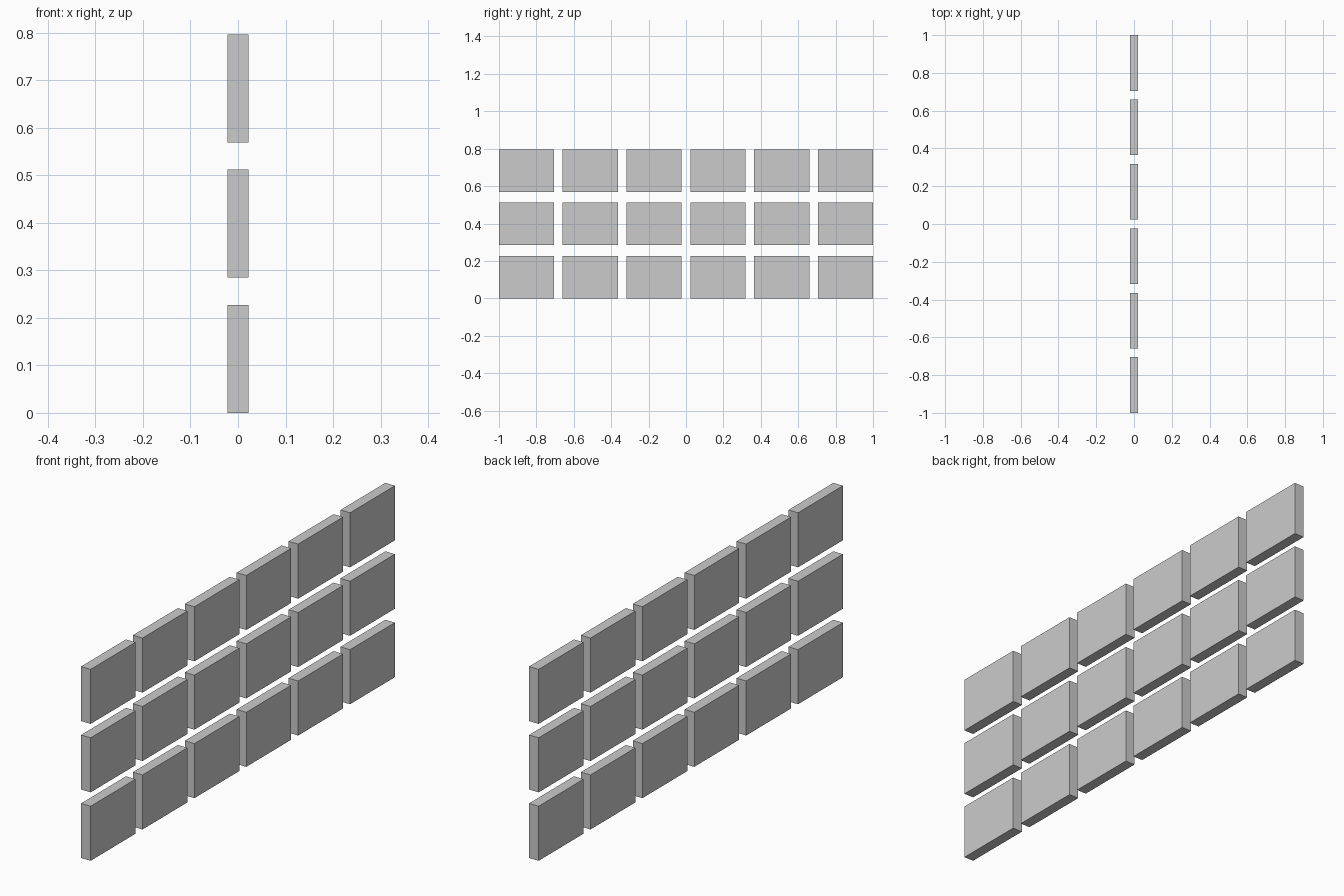
import bpy

if "Cube" in bpy.data.objects:
    bpy.data.objects.remove(bpy.data.objects["Cube"])

COLS, ROWS = 6, 3
THICK, WIDTH, HEIGHT = 0.044, 0.295, 0.227
PITCH_Y = (2.0 - WIDTH) / (COLS - 1)
PITCH_Z = 0.2847


def panel(name, y, z):
    bpy.ops.mesh.primitive_cube_add(size=1, location=(0, y, z))
    ob = bpy.context.object
    ob.name = name
    ob.scale = (THICK, WIDTH, HEIGHT)
    bpy.ops.object.transform_apply(location=False, rotation=False, scale=True)


# Grid of separate flat panels standing in the YZ plane
for r in range(ROWS):
    for c in range(COLS):
        panel(f"panel_row{r + 1}_col{c + 1}",
              -1 + WIDTH / 2 + c * PITCH_Y,
              HEIGHT / 2 + r * PITCH_Z)
